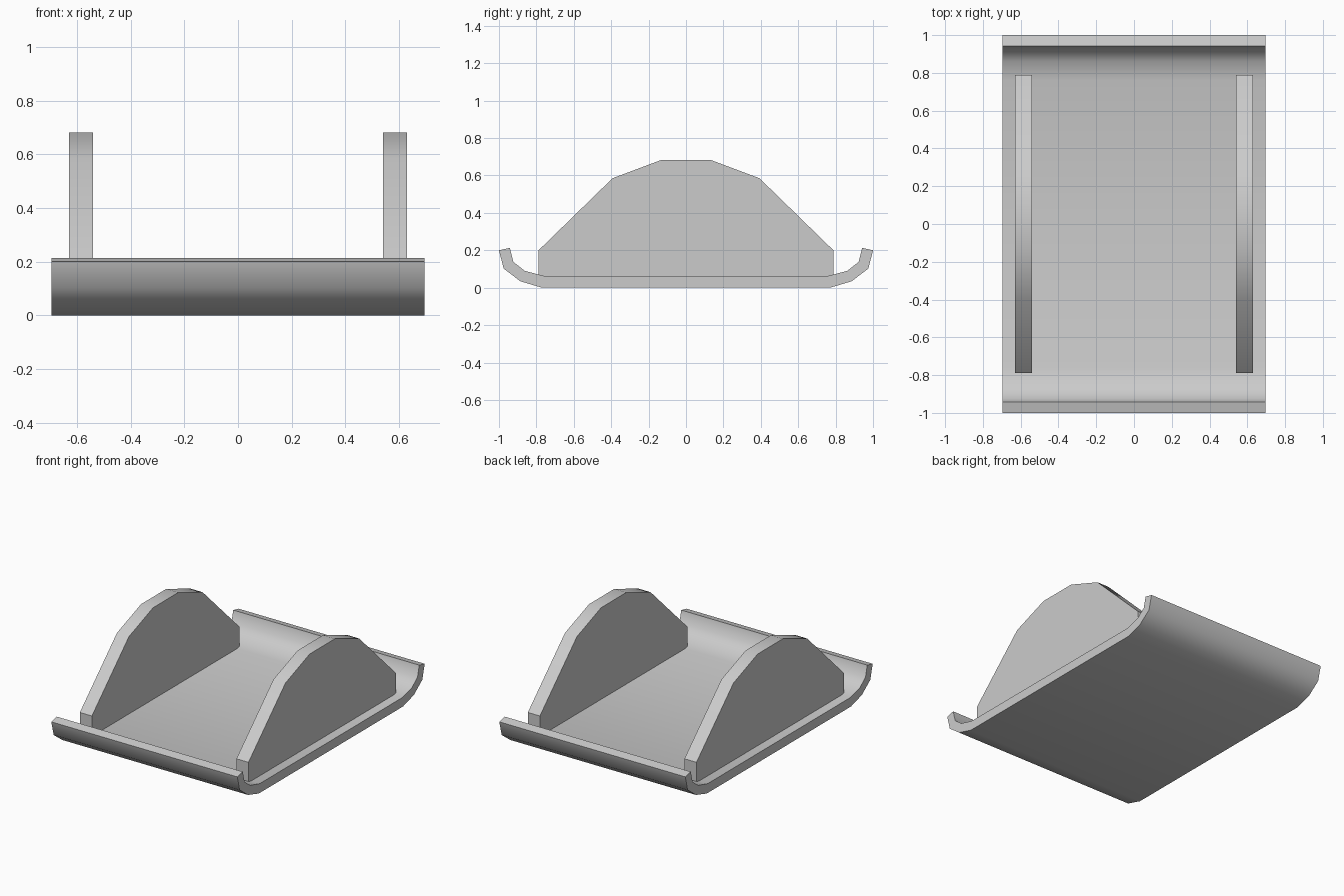
import bpy
import bmesh
from math import radians

cube = bpy.data.objects.get("Cube")
if cube:
    bpy.data.objects.remove(cube, do_unlink=True)

GREY = (0.6, 0.6, 0.6, 1)
grey = bpy.data.materials.new("plain_grey")
grey.use_nodes = True
grey.diffuse_color = GREY
grey.node_tree.nodes["Principled BSDF"].inputs["Base Color"].default_value = GREY


def extrude_profile(name, profile, x0, x1, smooth_angle):
    """Sweep a closed (y, z) outline along x."""
    bm = bmesh.new()
    face = bm.faces.new([bm.verts.new((x0, y, z)) for y, z in profile])
    new = bmesh.ops.extrude_face_region(bm, geom=[face])["geom"]
    verts = [g for g in new if isinstance(g, bmesh.types.BMVert)]
    bmesh.ops.translate(bm, verts=verts, vec=(x1 - x0, 0, 0))
    bmesh.ops.recalc_face_normals(bm, faces=bm.faces)
    mesh = bpy.data.meshes.new(name)
    bm.to_mesh(mesh)
    bm.free()
    mesh.materials.append(grey)
    obj = bpy.data.objects.new(name, mesh)
    bpy.context.collection.objects.link(obj)
    bpy.ops.object.select_all(action="DESELECT")
    obj.select_set(True)
    bpy.context.view_layer.objects.active = obj
    bpy.ops.object.shade_smooth_by_angle(angle=radians(smooth_angle))
    return obj


def mirrored(half):
    """Add the opposite half of an outline across y = 0."""
    return half + [(-y, z) for y, z in reversed(half)]


# Base plate with both ends curled up
outer = [(0.77, 0), (0.885, 0.034), (0.975, 0.102), (1, 0.2)]
inner = [(0.942, 0.213), (0.923, 0.138), (0.862, 0.09), (0.76, 0.063)]
extrude_profile("base_plate", mirrored(outer + inner), -0.695, 0.695, 50)

# Upright side walls with faceted arched tops
wall = mirrored([(0.788, 0.062), (0.788, 0.2), (0.393, 0.585), (0.135, 0.682)])
for name, side in (("left_wall", 1), ("right_wall", -1)):
    extrude_profile(name, wall, side * 0.54, side * 0.63, 40)
